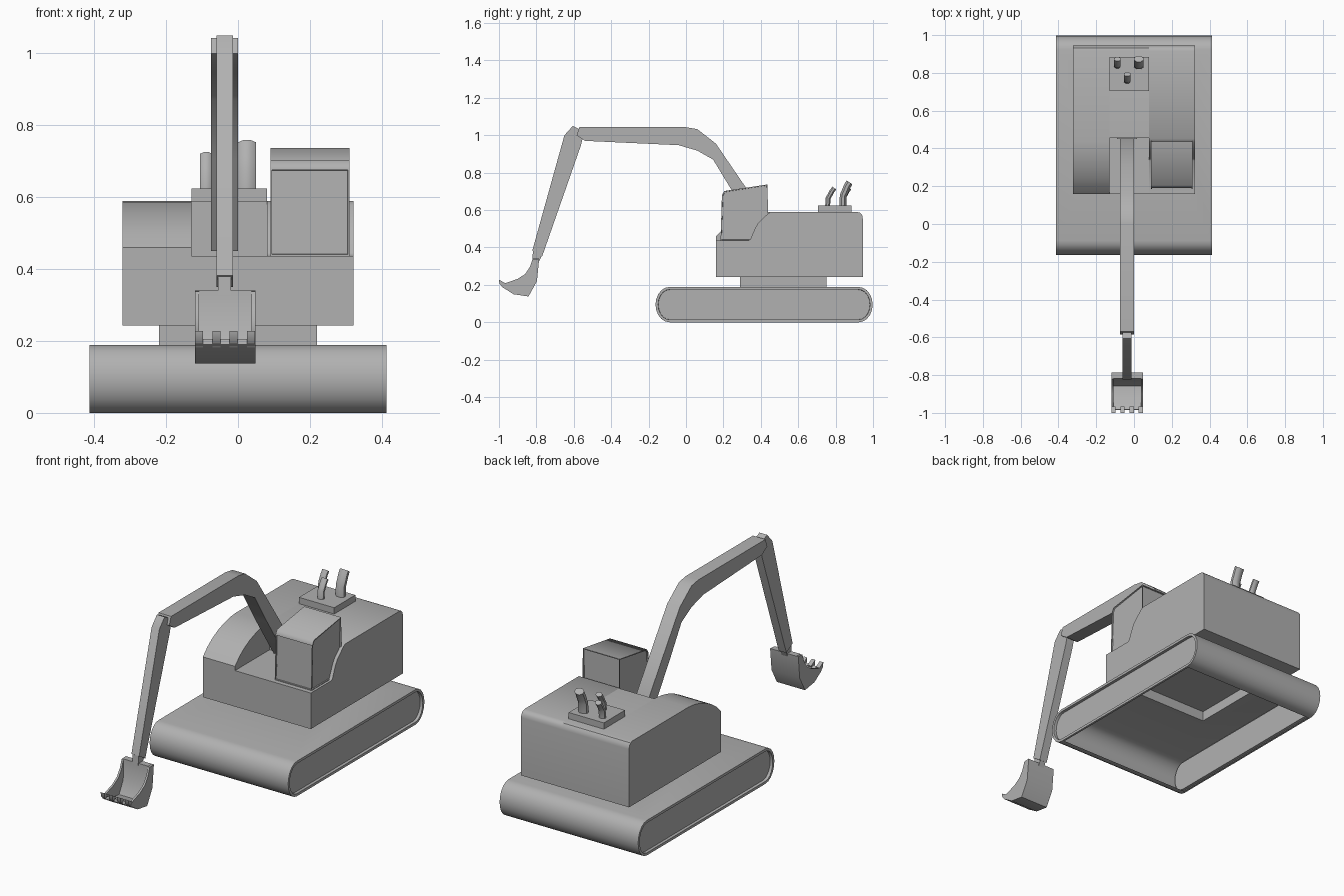
import bpy, bmesh, math

if "Cube" in bpy.data.objects:
    bpy.data.objects.remove(bpy.data.objects["Cube"])

# Dark grey paint for every part
paint = bpy.data.materials.new("dark_grey")
paint.diffuse_color = (0.44, 0.44, 0.44, 1)
paint.use_nodes = True
paint.node_tree.nodes["Principled BSDF"].inputs["Base Color"].default_value = paint.diffuse_color


def finish(name, bm, smooth=None):
    bmesh.ops.recalc_face_normals(bm, faces=bm.faces)
    me = bpy.data.meshes.new(name)
    bm.to_mesh(me)
    bm.free()
    me.materials.append(paint)
    ob = bpy.data.objects.new(name, me)
    bpy.context.collection.objects.link(ob)
    if smooth:
        bpy.ops.object.select_all(action='DESELECT')
        ob.select_set(True)
        bpy.context.view_layer.objects.active = ob
        bpy.ops.object.shade_smooth_by_angle(angle=math.radians(smooth))
    return ob


def add_prism(bm, pts, x0, x1):
    """Extrude a side profile of (y, z) points from x0 to x1."""
    a = [bm.verts.new((x0, y, z)) for y, z in pts]
    b = [bm.verts.new((x1, y, z)) for y, z in pts]
    n = len(pts)
    caps = [bm.faces.new(a), bm.faces.new(b[::-1])]
    sides = [bm.faces.new((a[i], b[i], b[(i + 1) % n], a[(i + 1) % n])) for i in range(n)]
    bm.normal_update()
    return caps, sides


def prism(name, pts, x0, x1, smooth=None):
    bm = bmesh.new()
    add_prism(bm, pts, x0, x1)
    return finish(name, bm, smooth)


def rect(y0, y1, z0, z1):
    return [(y0, z0), (y1, z0), (y1, z1), (y0, z1)]


# Track body: rounded loop, recessed side panels, open underside
W, H, Y0, Y1, RY = 0.413, 0.189, -0.163, 0.998, 0.075
loop = []
for i in range(11):
    t = math.radians(-90 + 18 * i)
    loop.append((Y1 - RY + RY * math.cos(t), H / 2 + H / 2 * math.sin(t)))
for i in range(11):
    t = math.radians(90 + 18 * i)
    loop.append((Y0 + RY + RY * math.cos(t), H / 2 + H / 2 * math.sin(t)))
bm = bmesh.new()
caps, sides = add_prism(bm, loop, -W, W)
top, bottom = sides[10], sides[-1]
bmesh.ops.recalc_face_normals(bm, faces=bm.faces)
bmesh.ops.inset_individual(bm, faces=caps, thickness=0.014)
bmesh.ops.inset_individual(bm, faces=caps, thickness=0.001)
for f in caps:
    for v in f.verts:
        v.co.x *= (W - 0.015) / W
bmesh.ops.inset_individual(bm, faces=[bottom], thickness=0.016)
bmesh.ops.delete(bm, geom=[top, bottom], context='FACES_ONLY')
# deck around the turntable opening
BX, BY0, BY1 = 0.22, 0.29, 0.75
outer = [(-W, Y0 + RY), (W, Y0 + RY), (W, Y1 - RY), (-W, Y1 - RY)]
inner = [(-BX, BY0), (BX, BY0), (BX, BY1), (-BX, BY1)]
o = [bm.verts.new((x, y, H)) for x, y in outer]
n = [bm.verts.new((x, y, H)) for x, y in inner]
for i in range(4):
    j = (i + 1) % 4
    bm.faces.new((o[i], o[j], n[j], n[i]))
bmesh.ops.remove_doubles(bm, verts=bm.verts, dist=0.0003)
finish("tracks", bm, 35)

# Turntable: open square collar
bm = bmesh.new()
lo = [bm.verts.new((x, y, H)) for x, y in inner]
hi = [bm.verts.new((x, y, 0.245)) for x, y in inner]
for i in range(4):
    j = (i + 1) % 4
    bm.faces.new((lo[i], lo[j], hi[j], hi[i]))
finish("turntable", bm)

# Body in three slabs: rounded left hood, boom well, right cab deck
back = [(0.945, 0.243), (0.945, 0.555), (0.942, 0.572), (0.932, 0.585), (0.915, 0.59)]
left = [(0.16, 0.243)] + back + [(0.44, 0.59), (0.39, 0.585), (0.34, 0.573), (0.29, 0.555),
                                 (0.24, 0.529), (0.20, 0.5), (0.16, 0.46)]
well = [(0.16, 0.243)] + back + [(0.455, 0.59), (0.455, 0.437), (0.16, 0.437)]
deck = [(0.16, 0.243)] + back + [(0.452, 0.59), (0.435, 0.578), (0.385, 0.53), (0.37, 0.505),
                                 (0.345, 0.445), (0.335, 0.437), (0.16, 0.437)]
prism("body_left", left, -0.322, -0.13, 35)
prism("body_middle", well, -0.13, 0.08, 35)
prism("body_right", deck, 0.08, 0.322, 50)
prism("boom_mount", rect(0.451, 0.46, 0.45, 0.58), -0.09, 0.015)

# Cab with recessed windows
bm = bmesh.new()
caps, sides = add_prism(bm, [(0.185, 0.437), (0.44, 0.437), (0.436, 0.737), (0.205, 0.702),
                             (0.192, 0.68)], 0.09, 0.31)
bmesh.ops.recalc_face_normals(bm, faces=bm.faces)
bmesh.ops.inset_individual(bm, faces=caps + [sides[1], sides[4]], thickness=0.006)
bmesh.ops.inset_individual(bm, faces=caps + [sides[1], sides[4]], thickness=0.001, depth=-0.006)
finish("cab", bm, 60)

# Exhaust plate and three bent pipes
prism("exhaust_plate", rect(0.705, 0.885, 0.585, 0.624), -0.13, 0.08)


def pipe(name, x, y, r, h):
    path = [(0, 0), (0.003, 0.42), (0.014, 0.6), (0.022, 0.75), (0.036, 0.93)]
    bm = bmesh.new()
    rings = []
    for k, (dy, f) in enumerate(path):
        tilt = math.radians((0, 12, 25, 25, 35)[k])
        ring = []
        for i in range(8):
            a = math.tau * (i + 0.5) / 8
            u, v = r * math.cos(a), r * 0.75 * math.sin(a)
            ring.append(bm.verts.new((x + u, y + dy + v * math.cos(tilt),
                                      0.62 + h * f - v * math.sin(tilt))))
        rings.append(ring)
    for p, q in zip(rings, rings[1:]):
        for i in range(8):
            j = (i + 1) % 8
            bm.faces.new((p[i], p[j], q[j], q[i]))
    bm.faces.new(rings[0])
    bm.faces.new(rings[-1])
    finish(name, bm, 50)


pipe("pipe_left", -0.088, 0.837, 0.019, 0.105)
pipe("pipe_middle", -0.036, 0.757, 0.019, 0.105)
pipe("pipe_right", 0.025, 0.838, 0.027, 0.138)

# Boom: bent beam
prism("boom", [(-0.57, 1.043), (0, 1.043), (0.06, 1.033), (0.16, 0.955), (0.31, 0.735),
               (0.455, 0.52), (0.455, 0.45), (0.41, 0.45), (0.245, 0.705), (0.145, 0.87),
               (0.06, 0.918), (-0.04, 0.947), (-0.54, 0.97), (-0.585, 1.0)], -0.075, 0.0, 40)

# Stick with elbow, and the neck that holds the bucket
prism("stick", [(-0.65, 1.0), (-0.605, 1.05), (-0.575, 1.035), (-0.552, 0.985), (-0.562, 0.945),
                (-0.77, 0.35), (-0.822, 0.382)], -0.06, -0.014, 40)
prism("bucket_neck", [(-0.818, 0.382), (-0.772, 0.355), (-0.788, 0.32), (-0.822, 0.33)],
      -0.055, -0.02)

# Bucket: curved shell, two cheeks and four teeth
bm = bmesh.new()
under = [(-0.785, 0.34), (-0.797, 0.22), (-0.842, 0.138), (-0.922, 0.15), (-0.985, 0.19)]
shell = under + [(-0.982, 0.206), (-0.925, 0.172), (-0.857, 0.163), (-0.822, 0.23), (-0.818, 0.34)]
cheek = under + [(-0.97, 0.208), (-0.90, 0.232), (-0.86, 0.258), (-0.835, 0.295), (-0.82, 0.338)]
add_prism(bm, shell, -0.109, 0.037)
add_prism(bm, cheek, -0.12, -0.109)
add_prism(bm, cheek, 0.037, 0.048)
for i in range(4):
    c = -0.108 + i * 0.048
    add_prism(bm, [(-0.965, 0.208), (-1.0, 0.228), (-0.997, 0.205), (-0.975, 0.182)],
              c - 0.011, c + 0.011)
finish("bucket", bm, 62)
